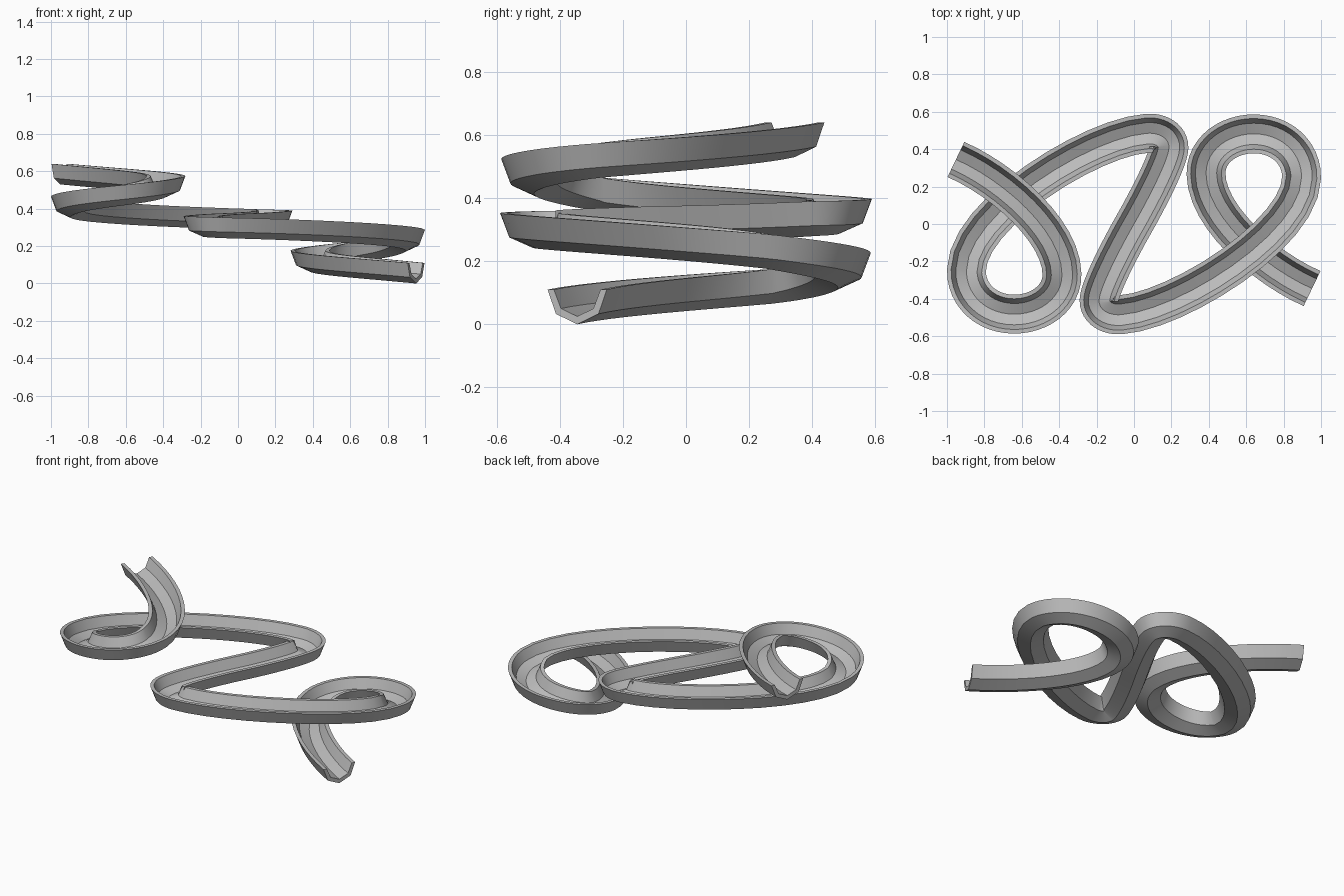
import bpy
import bmesh
from mathutils import Vector
from mathutils.geometry import interpolate_bezier

cube = bpy.data.objects.get("Cube")
if cube:
    bpy.data.objects.remove(cube, do_unlink=True)

DEPTH = 0.11      # trough height from keel to rim
MID_RIM = 0.375   # rim height at the centre of the run
STEPS = 12

# Upper half of the run: Bezier chain (knot, handle, handle, knot, ...) along the rim
chain = [Vector(p) for p in (
    (-.952, .345, .64), (-.70, .235, .615), (-.385, -.04, .595),
    (-.385, -.27, .575), (-.385, -.40, .56), (-.51, -.482, .54),
    (-.64, -.482, .524), (-.79, -.482, .505), (-.896, -.38, .485),
    (-.896, -.25, .463), (-.896, .05, .43), (-.23, .465, .405),
    (.07, .485, .398), (.14, .49, .395), (.187, .455, .392),
    (.187, .41, .39), (.187, .35, .385), (.08, .14, .378),
    (0, 0, MID_RIM))]

upper = [chain[0]]
for i in range(0, len(chain) - 1, 3):
    a, h1, h2, b = chain[i:i + 4]
    upper += interpolate_bezier(a, h1, h2, b, STEPS + 1)[1:]

# Lower half: the same path turned half a revolution and continued downwards
lower = [Vector((-p.x, -p.y, 2 * MID_RIM - p.z)) for p in reversed(upper[:-1])]
path = upper + lower

# Trough section: (sideways, height above keel), outer skin then inner skin
outer = [(-.104, DEPTH), (-.075, .033), (0, 0), (.075, .033), (.104, DEPTH)]
inner = [(.082, DEPTH), (.057, .05), (0, .025), (-.057, .05), (-.082, DEPTH)]
section = outer + inner

# Sweep the section along the path, keeping it upright
bm = bmesh.new()
rings = []
last = len(path) - 1
for i, p in enumerate(path):
    along = path[min(i + 1, last)] - path[max(i - 1, 0)]
    side = Vector((along.y, -along.x, 0)).normalized()
    rings.append([bm.verts.new(p + side * s + Vector((0, 0, h - DEPTH)))
                  for s, h in section])

n = len(section)
for r0, r1 in zip(rings, rings[1:]):
    for j in range(n):
        k = (j + 1) % n
        bm.faces.new((r0[j], r0[k], r1[k], r1[j]))

# End caps, built as strips between the two skins
for ring in (rings[0], rings[-1]):
    for j in range(len(outer) - 1):
        bm.faces.new((ring[j], ring[j + 1], ring[n - 2 - j], ring[n - 1 - j]))
bmesh.ops.recalc_face_normals(bm, faces=bm.faces)

mesh = bpy.data.meshes.new("winding_trough")
bm.to_mesh(mesh)
bm.free()
trough = bpy.data.objects.new("winding_trough", mesh)
bpy.context.collection.objects.link(trough)

# Plain grey material
grey = bpy.data.materials.new("plain_grey")
grey.use_nodes = True
color = (0.5, 0.5, 0.5, 1)
grey.diffuse_color = color
grey.node_tree.nodes["Principled BSDF"].inputs["Base Color"].default_value = color
mesh.materials.append(grey)

# Smooth along the run, crisp along the section corners
bpy.ops.object.select_all(action="DESELECT")
trough.select_set(True)
bpy.context.view_layer.objects.active = trough
bpy.ops.object.shade_smooth_by_angle(angle=0.4)
